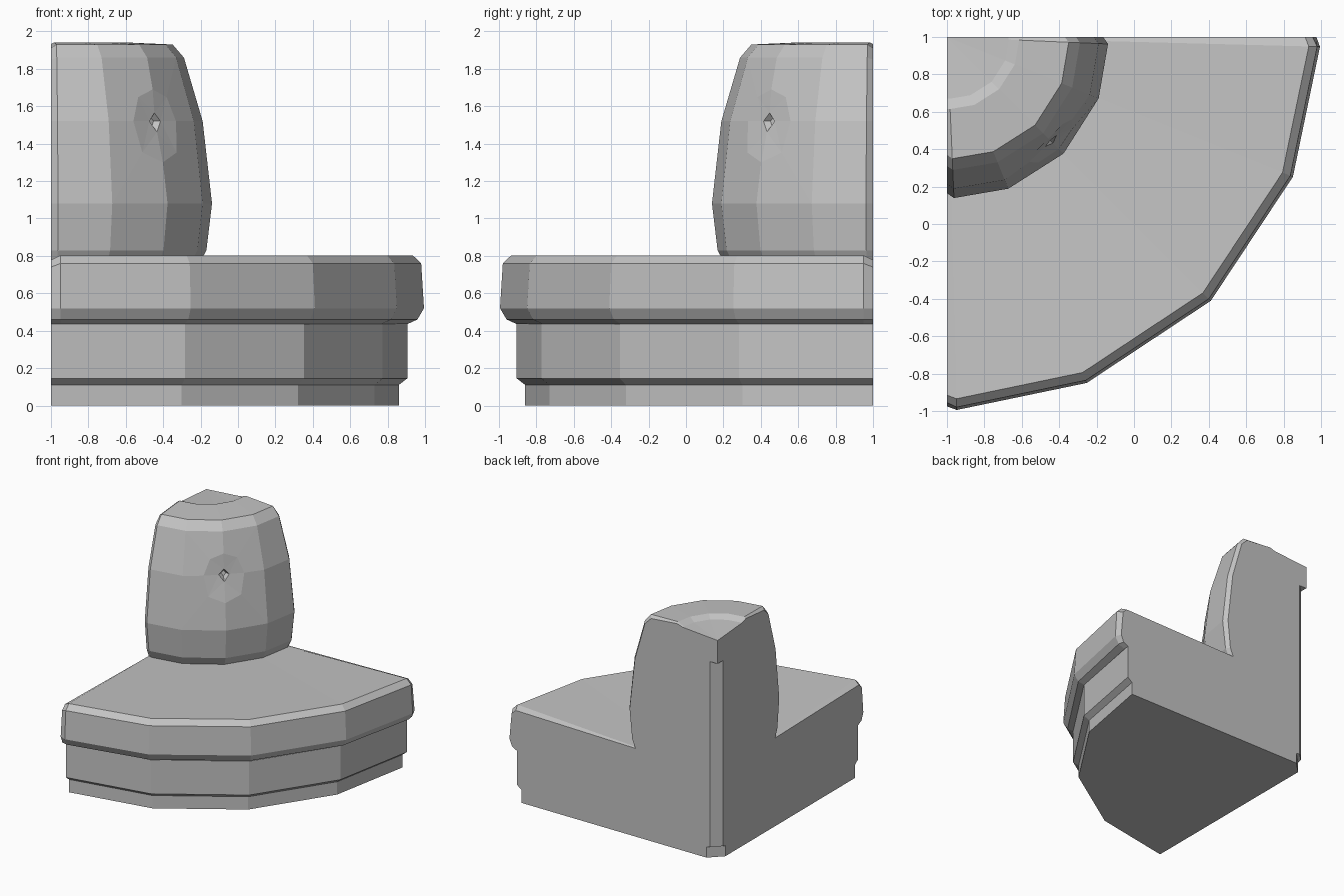
import bpy, bmesh
from math import radians, sin, cos
from mathutils import Vector

cube = bpy.data.objects.get("Cube")
if cube:
    bpy.data.objects.remove(cube, do_unlink=True)

CENTRE = Vector((-1, 1, 0))     # axis of the quarter circle

fabric = bpy.data.materials.new("grey_fabric")
fabric.use_nodes = True
GREY = (0.55, 0.55, 0.55, 1)
fabric.diffuse_color = GREY
fabric.node_tree.nodes["Principled BSDF"].inputs["Base Color"].default_value = GREY


def point(r, deg, z):
    t = radians(deg)
    return CENTRE + Vector((r * cos(t), -r * sin(t), z))


def add_button(bm, rings, a, j):
    """Replace one grid vertex with a star-shaped tufted dimple."""
    around = [(1, 0), (1, 1), (0, 1), (-1, 1), (-1, 0), (-1, -1), (0, -1), (1, -1)]
    outer = [rings[a + da][j + dj] for da, dj in around]
    mid_pos = rings[a][j].co.copy()
    inward = Vector((-1, 1, 0)).normalized()
    bm.verts.remove(rings[a][j])
    mid = [bm.verts.new(mid_pos.lerp(v.co, 0.38 if i % 2 else 0.5) + inward * (0 if i % 2 else 0.01))
           for i, v in enumerate(outer)]
    lip = [bm.verts.new(mid_pos.lerp(v.co, 0.13) + inward * 0.035) for v in outer[::2]]
    pit = [bm.verts.new(mid_pos.lerp(v.co, 0.06) + inward * 0.07) for v in outer[::2]]
    for i in range(8):
        n = (i + 1) % 8
        bm.faces.new((outer[i], outer[n], mid[n], mid[i]))
    for k in range(4):
        n = (k + 1) % 4
        side, corner, after = mid[2 * k], mid[2 * k + 1], mid[2 * n]
        bm.faces.new((lip[k], side, corner))
        bm.faces.new((lip[k], corner, lip[n]))
        bm.faces.new((lip[n], corner, after))
        bm.faces.new((lip[k], lip[n], pit[n], pit[k]))
    bm.faces.new(pit)


def quarter_lathe(name, outer, inner, seam=0, bulge=0, button_row=None):
    """Sweep a closed (r, z, seam inset, seam drop) profile round the quarter.
    Inner (r, z) points stay on a flat chamfer at the corner."""
    angles = [0, 22, 45, 68, 90]
    if seam:
        angles = [0, seam, 22, 45, 68, 90 - seam, 90]
    bm = bmesh.new()
    rings = []
    for deg in angles:
        end = deg in (0, 90)
        scale = 1 + bulge * sin(radians(2 * deg))
        ring = [point(r * scale - inset * end, deg, z - drop * end)
                for r, z, inset, drop in outer]
        t = radians(deg)
        ring += [point(r / (cos(t) + sin(t)), deg, z) for r, z in inner]
        rings.append([bm.verts.new(p) for p in ring])
    count = len(rings[0])
    for left, right in zip(rings, rings[1:]):
        for j in range(count):
            n = (j + 1) % count
            bm.faces.new((left[j], left[n], right[n], right[j]))
    bm.faces.new(rings[0])
    bm.faces.new(rings[-1])
    if button_row is not None:
        add_button(bm, rings, len(angles) // 2, button_row)
    bmesh.ops.remove_doubles(bm, verts=bm.verts, dist=0.0005)
    bmesh.ops.recalc_face_normals(bm, faces=bm.faces)
    mesh = bpy.data.meshes.new(name)
    bm.to_mesh(mesh)
    bm.free()
    mesh.materials.append(fabric)
    obj = bpy.data.objects.new(name, mesh)
    bpy.context.collection.objects.link(obj)
    return obj


# Plinth with a recessed foot
quarter_lathe(
    "seat_base",
    [(1.86, 0, 0, 0), (1.86, 0.11, 0, 0), (1.905, 0.145, 0, 0), (1.905, 0.435, 0, 0)],
    [(0.07, 0.435), (0.07, 0.1), (0.105, 0.09), (0.105, 0)],
    bulge=0.005)

# Cushion with rounded seams, dipping towards the backrest
quarter_lathe(
    "seat_cushion",
    [(1.905, 0.435, 0, 0), (1.96, 0.46, 0.01, 0), (1.995, 0.52, 0.02, 0),
     (1.98, 0.76, 0.025, 0.02), (1.935, 0.803, 0.02, 0.025), (0.7, 0.755, 0, 0)],
    [(0.07, 0.755), (0.07, 0.435)],
    seam=1.5)

# Tapered backrest with a shallow recess in its top and a tufted button
quarter_lathe(
    "backrest",
    [(0.79, 0.755, 0.01, 0), (0.83, 0.83, 0.02, 0), (0.86, 1.08, 0.025, 0),
     (0.81, 1.52, 0.025, 0), (0.71, 1.86, 0.02, 0.01), (0.65, 1.93, 0.02, 0.02),
     (0.385, 1.942, 0, 0.01), (0.33, 1.915, 0, 0)],
    [(0, 1.89), (0, 1.69), (0.07, 1.69), (0.07, 0.755)],
    seam=2.5, bulge=0.025, button_row=3)
